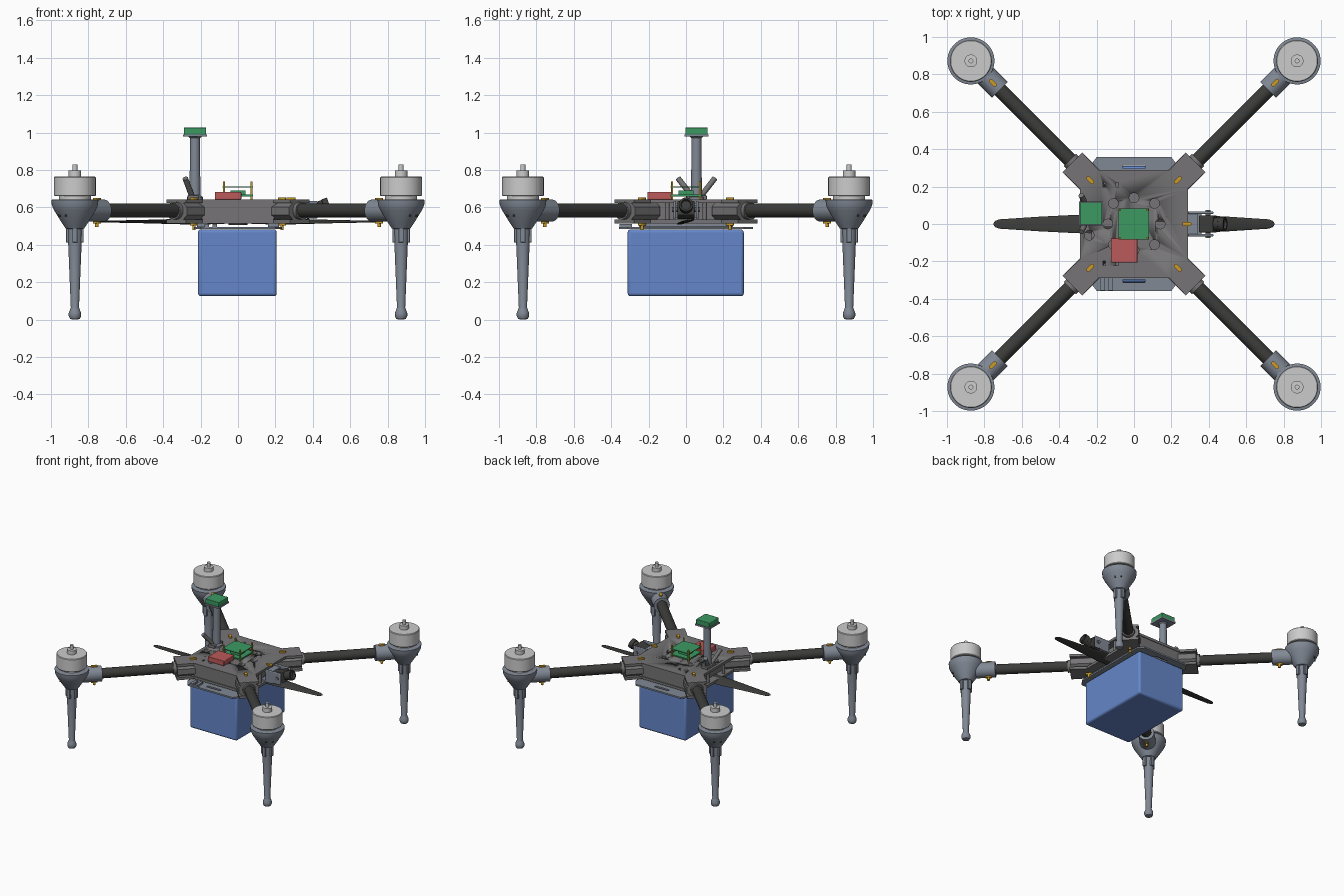
import bpy, bmesh, math
from mathutils import Vector, Matrix

if "Cube" in bpy.data.objects:
    bpy.data.objects.remove(bpy.data.objects["Cube"])

def material(name, r, g, b):
    m = bpy.data.materials.new(name)
    m.diffuse_color = (r, g, b, 1)
    m.use_nodes = True
    m.node_tree.nodes["Principled BSDF"].inputs["Base Color"].default_value = m.diffuse_color
    return m

STEEL = material("blue_grey", .22, .25, .30)
GREY = material("frame_grey", .18, .175, .18)
DARK = material("carbon", .045, .045, .043)
LIGHT = material("motor_grey", .57, .56, .58)
BLUE = material("case_blue", .13, .24, .58)
GREEN = material("board_green", .045, .32, .12)
RED = material("module_red", .50, .10, .10)
GOLD = material("gold", .60, .33, .02)

def finish(name, bm, mat, M=None, bevel=0, segs=2):
    bmesh.ops.recalc_face_normals(bm, faces=bm.faces[:])
    me = bpy.data.meshes.new(name)
    bm.to_mesh(me)
    bm.free()
    ob = bpy.data.objects.new(name, me)
    bpy.context.collection.objects.link(ob)
    me.materials.append(mat)
    if M is not None:
        me.transform(M)
    bpy.ops.object.select_all(action='DESELECT')
    ob.select_set(True)
    bpy.context.view_layer.objects.active = ob
    bpy.ops.object.shade_smooth_by_angle(angle=math.radians(32))
    if bevel:
        b = ob.modifiers.new("bevel", 'BEVEL')
        b.width, b.segments = bevel, segs
    return ob

def loft(name, rings, mat, M=None, bevel=0):
    """Skin a list of equal-length closed rings and cap both ends."""
    bm = bmesh.new()
    vs = [[bm.verts.new(p) for p in r] for r in rings]
    n = len(vs[0])
    for a, b in zip(vs, vs[1:]):
        for i in range(n):
            bm.faces.new((a[i], a[(i + 1) % n], b[(i + 1) % n], b[i]))
    bm.faces.new(vs[0][::-1])
    bm.faces.new(vs[-1])
    return finish(name, bm, mat, M, bevel)

def lathe(name, prof, mat, M=None, n=40):
    ang = [2 * math.pi * (i + .5) / n for i in range(n)]
    return loft(name, [[(r * math.cos(a), r * math.sin(a), z) for a in ang] for r, z in prof], mat, M)

def prism(name, pts, z0, z1, mat, M=None, bevel=0):
    return loft(name, [[(x, y, z) for x, y in pts] for z in (z0, z1)], mat, M, bevel)

def box(name, lo, hi, mat, M=None, bevel=0, segs=2):
    bm = bmesh.new()
    bmesh.ops.create_cube(bm, size=1)
    for v in bm.verts:
        v.co = Vector([(l + h) / 2 + c * (h - l) for l, h, c in zip(lo, hi, v.co)])
    return finish(name, bm, mat, M, bevel, segs)

def rod(name, a, b, r, mat, n=24):
    a, b = Vector(a), Vector(b)
    M = Matrix.Translation(a) @ (b - a).to_track_quat('Z', 'Y').to_matrix().to_4x4()
    return lathe(name, [(r, 0), (r, (b - a).length)], mat, M, n)

def screw(name, d, z0, z1, M):
    """Oblong gold fastener head pointing along the arm."""
    pts = [(d + math.copysign(.014, math.cos(a)) + .011 * math.cos(a), .011 * math.sin(a))
           for a in [math.pi * (i + .5) / 8 for i in range(16)]]
    return prism(name, pts, z0, z1, GOLD, M)

def cut(ob, cutter):
    cutter.hide_render = True
    cutter.display_type = 'WIRE'
    m = ob.modifiers.new("cut", 'BOOLEAN')
    m.operation, m.solver, m.object = 'DIFFERENCE', 'EXACT', cutter

# central frame plates with four diagonal tabs
corner = [(.29, .19), (.382, .277), (.277, .382), (.19, .29)]
outline = []
for sx, sy in ((1, 1), (-1, 1), (-1, -1), (1, -1)):
    c = [(x * sx, y * sy) for x, y in corner]
    outline += c if sx * sy > 0 else c[::-1]
top_plate = prism("top_plate", outline, .622, .642, GREY)
bottom_plate = prism("bottom_plate", outline, .515, .535, GREY)
for x, y in [(0, .14), (0, -.14), (.11, .11), (-.11, .11), (.11, -.11), (-.11, -.11), (.14, 0), (-.14, 0), (-.24, -.06)]:
    cut(top_plate, rod("hole_cutter", (x, y, .6), (x, y, .66), .026, GREY))
for x in (-.16, -.09):
    for y in (.21, -.21):
        cut(top_plate, box("slot_cutter", (x - .007, y - .013, .6), (x + .007, y + .013, .66), GREY))

# side panels between the plates
for s in (1, -1):
    loft("side_panel", [[(-w, s * .265, z), (w, s * .265, z), (w, s * .285, z), (-w, s * .285, z)]
                        for w, z in ((.19, .535), (.225, .622))], GREY)
    box("end_panel", (s * .22 - .008, -.2, .535), (s * .22 + .008, .2, .622), GREY)
    for y in (.1, -.1):
        rod("frame_spacer", (s * .265, y, .53), (s * .265, y, .63), .012, GREY, 12)

# battery tray and battery case
tray = prism("battery_tray", [(x * sx, y * sy) for sx, sy, seq in
             ((1, 1, 1), (-1, 1, -1), (-1, -1, 1), (1, -1, -1))
             for x, y in [(.235, .31), (.20, .357)][::seq]], .484, .496, STEEL)
for s in (1, -1):
    cut(tray, box("tray_cutter", (-.06, s * .305 - .009, .47), (.06, s * .305 + .009, .51), STEEL))
    box("tray_rail", (s * .19 - .03, -.25, .494), (s * .19 + .03, .25, .517), STEEL, None, .005)
    box("tray_latch", (-.145 + s * .022 - .012, -.355, .494), (-.145 + s * .022 + .012, -.29, .51), STEEL)
box("battery_case", (-.214, -.312, .125), (.207, .309, .482), BLUE, None, .016, 3)

# arms, motors and legs at four corners; local +x runs outward
D = .872 * math.sqrt(2)
for k in range(4):
    R = Matrix.Rotation(math.radians(45 + 90 * k), 4, 'Z')
    P = R @ Matrix.Translation((D, 0, 0))
    along = R @ Matrix.Translation((0, 0, .583)) @ Matrix.Rotation(math.pi / 2, 4, 'Y')
    lathe("arm_tube", [(.038, .25), (.038, 1.12)], DARK, along, 32)
    # octagonal clamp block holding the tube
    oct_yz = [(.075, -.022), (.075, .022), (.042, .05), (-.042, .05),
              (-.075, .022), (-.075, -.022), (-.042, -.05), (.042, -.05)]
    loft("arm_clamp", [[(x, y, .58 + z) for y, z in oct_yz] for x in (.27, .462)], GREY, R)
    lathe("arm_sleeve", [(.047, .45), (.047, .485)], GREY, along, 32)
    # motor mount
    lathe("mount_collar", [(.059, 1.015), (.059, D)], STEEL, along, 32)
    lathe("motor_mount", [(.042, .485), (.05, .488), (.075, .525), (.112, .585), (.124, .612),
                          (.126, .64), (.115, .643)], STEEL, P)
    screw("collar_screw_top", 1.067, .635, .65, R)
    screw("collar_screw_bottom", 1.067, .515, .53, R)
    rod("collar_bolt", R @ Vector((1.067, 0, .495)), R @ Vector((1.067, 0, .52)), .010, GOLD, 12)
    # motor
    lathe("motor", [(.085, .64), (.085, .66), (.109, .66), (.112, .664), (.112, .76), (.108, .765),
                    (.034, .765), (.034, .797), (.013, .798), (.013, .83)], LIGHT, P)
    # landing leg with rounded foot
    lathe("landing_leg", [(.012, 0), (.026, .004), (.033, .018), (.033, .036), (.025, .056), (.022, .065),
                          (.036, .41), (.038, .49)], STEEL, P, 28)
    for j in range(4):
        E = P @ Matrix.Rotation(math.radians(45 + 90 * j), 4, 'Z')
        box("leg_clip", (.025, -.014, .412), (.047, .014, .51), STEEL, E, .003)
    for j in (-1, 1):
        box("cable_slot", (.088, j * .022 - .006, .55), (.096, j * .022 + .006, .575), DARK, P)
    # frame fasteners
    screw("frame_screw_top", .332, .64, .654, R)
    screw("frame_screw_bottom", .332, .502, .517, R)
    rod("frame_bolt", R @ Vector((.332, 0, .48)), R @ Vector((.332, 0, .51)), .009, GOLD, 12)
screw("nose_screw", .283, .64, .652, Matrix())

# stowed twin-blade propeller under the frame
for s in (1, -1):
    rings = []
    for d, w, tw, t in [(.02, .045, 5, .010), (.2, .052, 16, .009), (.32, .050, 14, .008), (.5, .040, 10, .006),
                        (.66, .029, 6, .005), (.72, .025, 4, .004), (.742, .017, 3, .003), (.75, .006, 3, .002)]:
        ca, sa = math.cos(math.radians(tw)), math.sin(math.radians(tw))
        ring = []
        for i in range(16):
            a = 2 * math.pi * i / 16
            y, z = w * math.cos(a), t * math.sin(a)
            ring.append((s * d, s * (y * ca - z * sa), .524 + y * sa + z * ca))
        rings.append(ring)
    loft("propeller_blade", rings, DARK)
lathe("propeller_hub", [(.05, .505), (.05, .54)], DARK)

# tilting camera on its bracket
for s in (1, -1):
    box("camera_bracket", (.29, s * .06 - .007, .54), (.425, s * .06 + .007, .635), STEEL, None, .006)
box("bracket_base", (.25, -.067, .535), (.36, .067, .547), STEEL)
box("bracket_top", (.28, -.067, .61), (.34, .067, .622), STEEL)
C = Matrix.Translation((.40, 0, .588)) @ Matrix.Rotation(math.radians(-18), 4, 'Y')
box("camera_body", (-.045, -.045, -.04), (.035, .045, .04), DARK, C, .006)
rod("camera_pivot", (.395, -.075, .588), (.395, .075, .588), .014, GREY, 16)
lathe("camera_lens", [(.034, .03), (.034, .06), (.038, .062), (.038, .092), (.028, .092), (.024, .078)],
      DARK, C @ Matrix.Rotation(math.pi / 2, 4, 'Y'), 28)

# positioning mast and paired antennas at the left side
mx, my = -.23, .056
lathe("mast", [(.042, .64), (.042, .655), (.029, .665), (.027, .97), (.04, .982)],
      STEEL, Matrix.Translation((mx, my, 0)), 28)
box("mast_tray", (mx - .065, my - .065, .978), (mx + .065, my + .065, .990), STEEL)
box("mast_receiver", (mx - .06, my - .06, .988), (mx + .06, my + .06, 1.027), GREEN, None, .004)
for s in (1, -1):
    rod("antenna", (mx - .015, my + s * .02, .655), (mx - .052, my + s * .098, .755), .015, DARK if s == 0 else GREY)
box("antenna_base", (mx - .04, my - .055, .64), (mx + .02, my + .055, .665), GREY, None, .004)

# electronics
box("receiver_module", (-.124, -.207, .642), (.018, -.074, .682), RED, None, .004)
box("lower_board", (-.083, -.082, .658), (.08, .083, .668), GREEN)
box("upper_board", (-.083, -.082, .706), (.08, .083, .712), GREEN)
box("board_chip", (-.04, -.04, .668), (.04, .04, .69), GREEN)
for x in (-.075, .072):
    for y in (-.074, .075):
        rod("board_standoff", (x, y, .64), (x, y, .738), .006, GOLD, 12)
